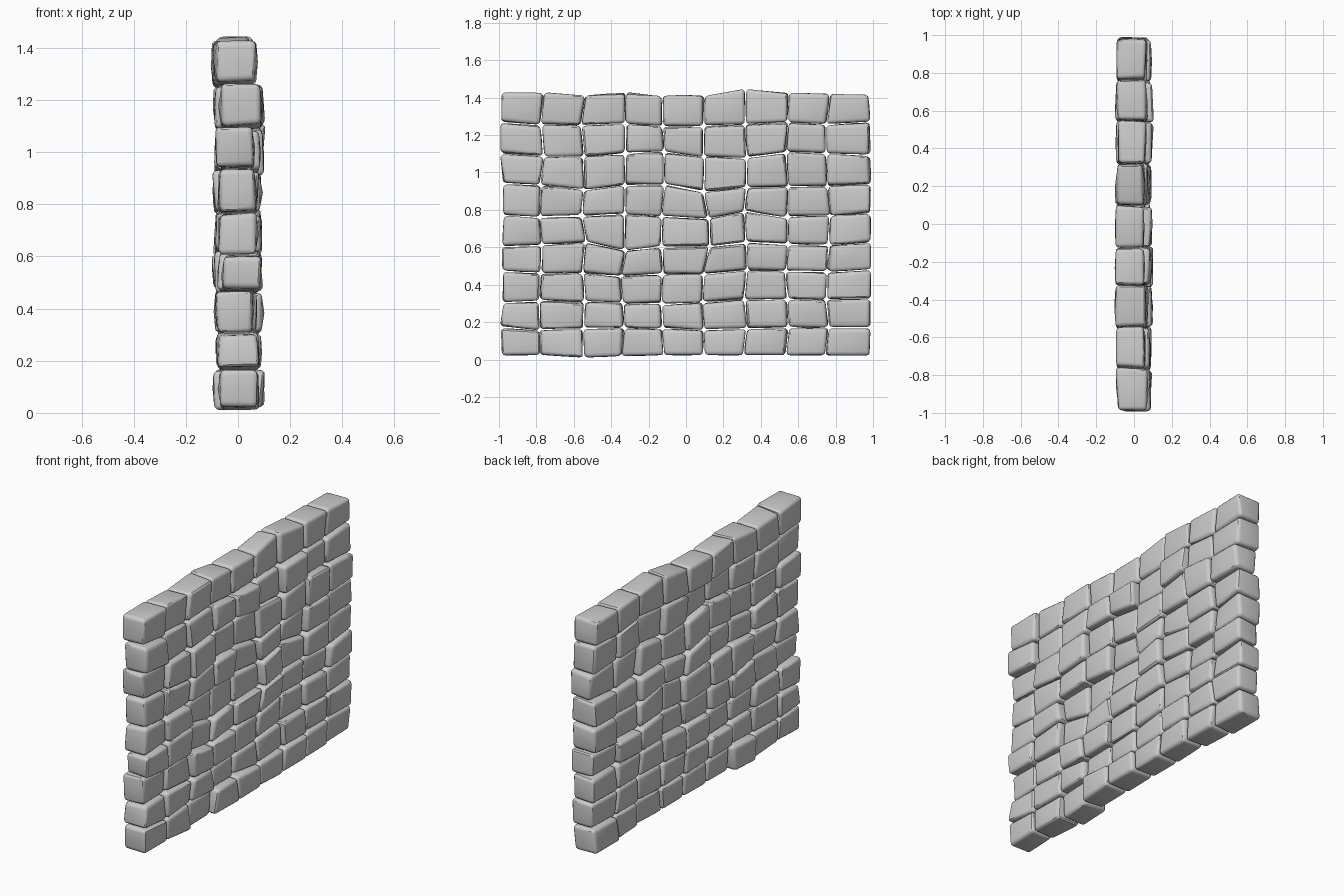
import bpy, bmesh, random
from mathutils import Vector, noise

if "Cube" in bpy.data.objects:
    bpy.data.objects.remove(bpy.data.objects["Cube"])

random.seed(7)
N = 9
# Height of each wavy bed joint at the ten column joints (hundredths)
BEDS = [
    [2, 2, 0.7, 1.5, 2, 2, 2, 2, 1.8, 1.8],
    [17, 16, 16.5, 17, 16.5, 16, 16.5, 17, 17, 17],
    [30.5, 31.5, 31, 30.5, 30, 30.5, 32, 32, 32.5, 32.5],
    [47.5, 46.5, 46, 44.5, 45.5, 45.5, 47.5, 47, 47, 47.5],
    [60.5, 61, 62.5, 58.5, 60, 60.5, 62.5, 61.5, 61, 62.5],
    [76.5, 76.5, 76.5, 77.5, 76.5, 75.5, 79, 76.5, 77, 78],
    [93.5, 93.5, 91, 93, 93.5, 89.5, 92, 92, 92.5, 93.5],
    [110, 109, 108.5, 110, 111, 108.5, 107.5, 111, 110, 109.5],
    [127, 125, 125, 126, 124.5, 124.5, 126, 127, 125.5, 126.5],
    [143, 142.5, 141.5, 143, 141, 142, 144.5, 143, 142, 142],
]
COLS = [-0.99, -0.77, -0.55, -0.335, -0.12, 0.10, 0.32, 0.535, 0.76, 0.985]
# Depth offset of the end stones, bottom to top
END_X = [0.005, 0, -0.012, 0.015, 0, -0.005, -0.01, 0.012, -0.022]
GAP = 0.004


def joint_y(i, j):
    jit = random.uniform(-0.012, 0.012) if 0 < j < N else random.uniform(-0.005, 0.01)
    shift = 0.02 if (j == 5 and i in (4, 5)) else 0
    return COLS[j] + jit + shift


JOINTS = [[(joint_y(i, j), BEDS[i][j] / 100) for j in range(N + 1)] for i in range(N + 1)]


def add_stone(bm_out, i, j):
    """One irregular six-sided block with worn, rounded edges."""
    bm = bmesh.new()
    x0 = END_X[i] if j == 0 else random.uniform(-0.02, 0.02)
    if i == N - 1:
        x0 = -0.014 + random.uniform(-0.008, 0.005)
    half = random.uniform(0.07, 0.079)
    corners = []
    for side in (-1, 1):
        for di, dj in ((0, 0), (0, 1), (1, 1), (1, 0)):
            y, z = JOINTS[i + di][j + dj]
            y += GAP if dj == 0 else -GAP
            z += GAP if di == 0 else -GAP
            x = x0 + side * half + random.uniform(-0.006, 0.006)
            if 0 < i < N - 1:
                z += random.uniform(-0.004, 0.004)
            y += random.uniform(-0.003, 0.003)
            corners.append(bm.verts.new((x, y, z)))
    for f in ((3, 2, 1, 0), (4, 5, 6, 7), (0, 1, 5, 4), (1, 2, 6, 5), (2, 3, 7, 6), (3, 0, 4, 7)):
        bm.faces.new([corners[k] for k in f])
    bmesh.ops.recalc_face_normals(bm, faces=bm.faces)
    outer = bm.edges[:]
    bmesh.ops.bevel(bm, geom=outer, offset=0.021, offset_type='OFFSET',
                    segments=3, profile=0.55, affect='EDGES', clamp_overlap=True)
    # Chiselled faces: split the six big faces and dent them a little
    big = sorted(bm.faces, key=lambda f: f.calc_area(), reverse=True)[:6]
    for f in big:
        n = f.normal.copy()
        r = bmesh.ops.poke(bm, faces=[f])
        for v in r['verts']:
            v.co += n * random.uniform(0.0, 0.008 if abs(n.x) > 0.7 else 0.003)
    # Shared waviness keeps neighbouring joints following one another
    for v in bm.verts:
        w = noise.noise_vector(v.co * 7 + Vector((3.1, 1.7, 5.3)))
        edge_fade = 0.3 if i == 0 else 1
        v.co += Vector((w.x * 0.010, w.y * 0.012, w.z * 0.010 * edge_fade))
        v.co.z = max(v.co.z, 0)
    me = bpy.data.meshes.new("tmp")
    bm.to_mesh(me)
    bm.free()
    bm_out.from_mesh(me)
    bpy.data.meshes.remove(me)


# Nine courses of nine stones
for i in range(N):
    bm = bmesh.new()
    for j in range(N):
        add_stone(bm, i, j)
    me = bpy.data.meshes.new(f"stone_course_{i + 1}")
    bm.to_mesh(me)
    bm.free()
    ob = bpy.data.objects.new(f"stone_course_{i + 1}", me)
    bpy.context.collection.objects.link(ob)
    bpy.ops.object.select_all(action='DESELECT')
    ob.select_set(True)
    bpy.context.view_layer.objects.active = ob
    bpy.ops.object.shade_smooth_by_angle(angle=0.6)
